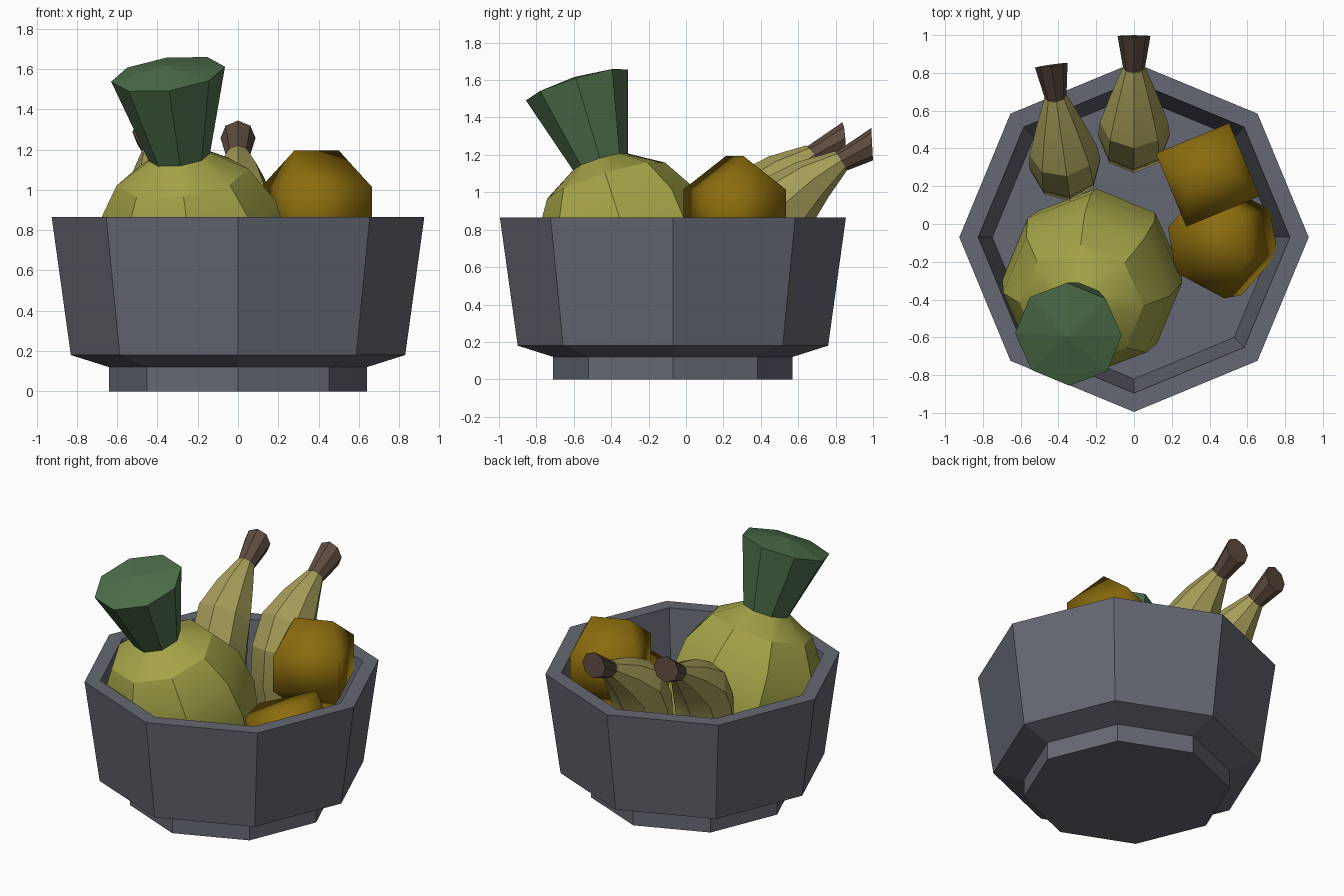
import bpy, bmesh
from math import sin, cos, pi, radians
from mathutils import Vector, Matrix

if "Cube" in bpy.data.objects:
    bpy.data.objects.remove(bpy.data.objects["Cube"])


def material(name, rgb):
    m = bpy.data.materials.new(name)
    m.diffuse_color = (*rgb, 1)
    m.use_nodes = True
    m.node_tree.nodes["Principled BSDF"].inputs["Base Color"].default_value = m.diffuse_color
    return m


SLATE = material("slate", (0.13, 0.14, 0.17))
MELON = material("melon_skin", (0.37, 0.37, 0.065))
LEAF = material("leaf_green", (0.075, 0.16, 0.07))
ORANGE = material("orange_peel", (0.26, 0.15, 0.004))
BANANA = material("banana_peel", (0.38, 0.34, 0.10))
STEM = material("stem_brown", (0.11, 0.07, 0.05))


def finish(name, bm, mat, matrix, smooth=None):
    bmesh.ops.recalc_face_normals(bm, faces=bm.faces)
    me = bpy.data.meshes.new(name)
    bm.to_mesh(me)
    bm.free()
    ob = bpy.data.objects.new(name, me)
    bpy.context.collection.objects.link(ob)
    me.materials.append(mat)
    ob.matrix_world = matrix
    if smooth:
        bpy.ops.object.select_all(action='DESELECT')
        ob.select_set(True)
        bpy.context.view_layer.objects.active = ob
        bpy.ops.object.shade_smooth_by_angle(angle=radians(smooth))
    return ob


def loft(name, rings, mat, matrix=Matrix(), smooth=None, apex=None, sides=8):
    """Skin rings (y, z, radius, pitch in degrees); pitch 90 = flat ring."""
    bm = bmesh.new()
    loops = []
    for y, z, r, pitch in rings:
        p = radians(pitch)
        loops.append([bm.verts.new((r * cos(a), y - r * sin(a) * -sin(p),
                                    z + r * sin(a) * cos(p)) if pitch == 90 else
                                   (r * cos(a), y - r * sin(a) * sin(p),
                                    z + r * sin(a) * cos(p)))
                      for a in (2 * pi * i / sides for i in range(sides))])
    for lo, hi in zip(loops, loops[1:]):
        for i in range(sides):
            j = (i + 1) % sides
            bm.faces.new((lo[i], lo[j], hi[j], hi[i]))
    bm.faces.new(loops[0])
    if apex is None:
        bm.faces.new(loops[-1])
    else:
        tip = bm.verts.new((0, 0, apex))
        for i in range(sides):
            bm.faces.new((loops[-1][i], loops[-1][(i + 1) % sides], tip))
    return finish(name, bm, mat, matrix, smooth)


def turned(name, profile, *args, **kw):
    return loft(name, [(0, z, r, 90) for r, z in profile], *args, **kw)


# Bowl: foot, flared base, wall, rim and hollow inside
turned("bowl", [(0.64, 0), (0.64, 0.12), (0.83, 0.18), (0.925, 0.865),
                (0.825, 0.865), (0.75, 0.27)],
       SLATE, Matrix.Translation((0, -0.07, 0)))

# Melon-like fruit with leafy crown, leaning on a shared axis
axis = Vector((-0.13, -0.29, 0.945))
lean = Matrix.Translation((-0.22, -0.30, 0.65)) @ \
    Vector((0, 0, 1)).rotation_difference(axis).to_matrix().to_4x4()
turned("melon", [(0.13, -0.46), (0.32, -0.39), (0.44, -0.23), (0.48, 0),
                 (0.445, 0.25), (0.33, 0.435), (0.13, 0.555)], MELON, lean, smooth=25)
turned("melon_crown", [(0.15, 0.53), (0.285, 0.975)], LEAF, lean, apex=1.02)

# Oranges: rounded faceted lumps, smooth shaded
turn = Matrix.Rotation(radians(22.5), 4, 'Z')
lying = Matrix.Rotation(radians(10), 4, 'Z') @ \
    Matrix(((0, 1, 0, 0), (0, 0, -1, 0), (-1, 0, 0, 0), (0, 0, 0, 1))) @ turn
for name, spot, rot in (("orange_upper", (0.39, 0.26, 0.895), turn),
                        ("orange_lower", (0.47, -0.09, 0.56), lying)):
    bm = bmesh.new()
    for sx in (-1, 1):
        for sz in (-1, 1):
            bm.verts.new((0.12 * sx, 0, 0.3 * sz))
            for sy in (-1, 1):
                bm.verts.new((0.21 * sx, 0.21 * sy, 0.12 * sz))
    bmesh.ops.convex_hull(bm, input=bm.verts)
    finish(name, bm, ORANGE, Matrix.Translation(spot) @ rot, smooth=80)

# Bananas: curved bodies with flared stems
body = [(0.53, 0.29, 0.07, 115), (0.48, 0.42, 0.15, 105), (0.455, 0.62, 0.185, 88),
        (0.47, 0.80, 0.19, 70), (0.54, 0.95, 0.18, 50), (0.68, 1.07, 0.125, 42),
        (0.83, 1.17, 0.06, 32)]
stem = [(0.81, 1.155, 0.055, 32), (0.995, 1.257, 0.087, 3)]
side = Matrix.Translation((-0.365, 0.32, 0.03)) @ \
    Matrix.Rotation(radians(8), 4, 'Z') @ Matrix.Translation((0, -0.47, 0))
for tag, place in (("back", Matrix()), ("side", side)):
    loft("banana_" + tag, body, BANANA, place, smooth=20)
    loft("banana_stem_" + tag, stem, STEM, place)
